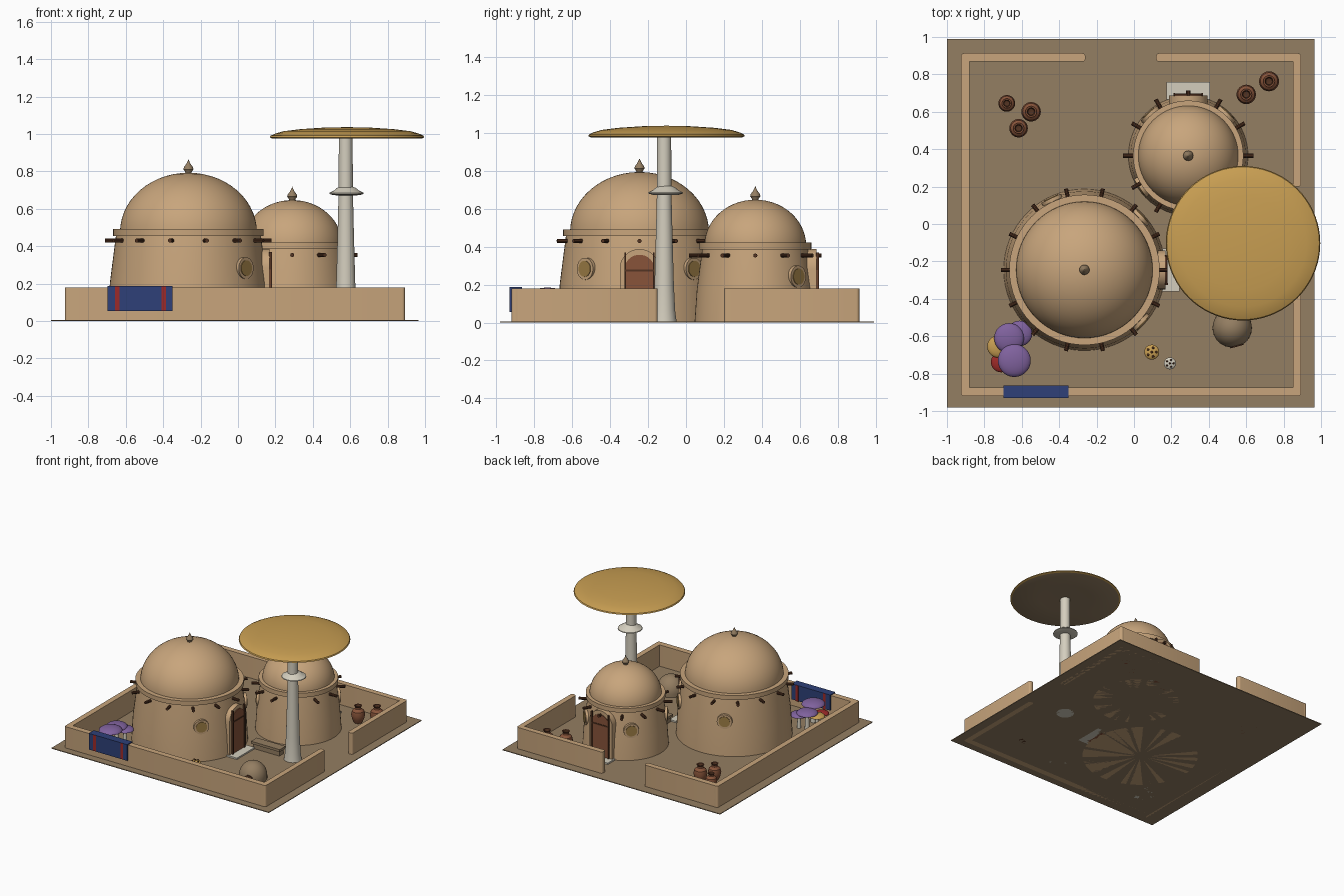
import bpy, bmesh, math
from mathutils import Matrix, Vector

if "Cube" in bpy.data.objects:
    bpy.data.objects.remove(bpy.data.objects["Cube"])


def srgb(*c):
    return [((v / 255 + 0.055) / 1.055) ** 2.4 for v in c] + [1]


COLOURS = {
    "sand_plaster": (200, 165, 124), "earth_brown": (148, 126, 98), "pale_stone": (212, 206, 190),
    "ochre": (200, 158, 82), "cloth_blue": (46, 64, 120), "cloth_red": (158, 42, 40),
    "mushroom_purple": (128, 98, 158), "terracotta": (136, 84, 58), "dark_wood": (84, 52, 34),
    "dull_brass": (158, 126, 70)}
MATS = {}
for n, c in COLOURS.items():
    MATS[n] = bpy.data.materials.new(n)
    MATS[n].diffuse_color = srgb(*c)


def finish(name, bm, *mats, loc=(0, 0, 0), rot=0, smooth=True):
    bmesh.ops.recalc_face_normals(bm, faces=bm.faces)
    me = bpy.data.meshes.new(name)
    bm.to_mesh(me)
    bm.free()
    for m in mats:
        me.materials.append(MATS[m])
    ob = bpy.data.objects.new(name, me)
    bpy.context.collection.objects.link(ob)
    ob.location = loc
    ob.rotation_euler.z = rot
    if smooth:
        bpy.ops.object.select_all(action='DESELECT')
        ob.select_set(True)
        bpy.context.view_layer.objects.active = ob
        bpy.ops.object.shade_smooth_by_angle(angle=math.radians(35))
    return ob


def lathe(name, profile, *mats, loc=(0, 0, 0), seg=48, rule=None):
    """Revolve (radius, z) points; radius 0 closes a pole."""
    bm = bmesh.new()
    rings = []
    for r, z in profile:
        n = 1 if r == 0 else seg
        rings.append([bm.verts.new((r * math.cos(math.tau * i / seg), r * math.sin(math.tau * i / seg), z))
                      for i in range(n)])
    for k, (a, b) in enumerate(zip(rings, rings[1:])):
        for i in range(seg):
            j = (i + 1) % seg
            vs = [a[i % len(a)], a[j % len(a)], b[j % len(b)], b[i % len(b)]]
            f = bm.faces.new(list(dict.fromkeys(vs)))
            f.material_index = rule(k) if rule else 0
    return finish(name, bm, *mats, loc=loc)


def box(name, lo, hi, mat, bevel=0, loc=(0, 0, 0), rot=0):
    bm = bmesh.new()
    bmesh.ops.create_cube(bm, size=1)
    for v in bm.verts:
        v.co = Vector([lo[i] + (v.co[i] + 0.5) * (hi[i] - lo[i]) for i in range(3)])
    if bevel:
        up = [e for e in bm.edges if abs(e.verts[0].co.z - e.verts[1].co.z) > 1e-4]
        bmesh.ops.bevel(bm, geom=up, offset=bevel, segments=4, affect='EDGES', profile=0.5)
    return finish(name, bm, mat, loc=loc, rot=rot, smooth=bool(bevel))


def arch(name, half, spring, x0, x1, mat, loc, rot):
    """Arched slab facing local +x."""
    bm = bmesh.new()
    pts = [(-half, 0), (half, 0)] + [(half * math.cos(math.pi * i / 20), spring + half * math.sin(math.pi * i / 20))
                                     for i in range(21)]
    f = bm.faces.new([bm.verts.new((x0, y, z)) for y, z in pts])
    ext = bmesh.ops.extrude_face_region(bm, geom=[f])
    bmesh.ops.translate(bm, vec=(x1 - x0, 0, 0), verts=[g for g in ext["geom"] if isinstance(g, bmesh.types.BMVert)])
    return finish(name, bm, mat, loc=loc, rot=rot)


def rod(bm, radius, x0, x1, z, ang=0, seg=10):
    m = (Matrix.Rotation(ang, 4, 'Z') @ Matrix.Translation(((x0 + x1) / 2, 0, z)) @ Matrix.Rotation(math.pi / 2, 4, 'Y'))
    bmesh.ops.create_cone(bm, cap_ends=True, segments=seg, radius1=radius, radius2=radius, depth=x1 - x0, matrix=m)


def arc(r, h, z, n=14):
    return [(r * math.cos(math.pi / 2 * i / n), z + h * math.sin(math.pi / 2 * i / n)) for i in range(n)] + [(0, z + h)]


def house(tag, loc, rb, rm, rt, zt, rim, dome_r, dome_h, beams, beam_z, beam_end, door, windows, win_z):
    # tapered drum, parapet rim, dome and finial
    lathe(tag + "_drum", [(0, 0), (rb, 0), (rm, zt * 0.45), (rt, zt), (0, zt)], "sand_plaster", loc=loc, seg=64)
    lathe(tag + "_rim", [(rt - 0.05, zt), (rim, zt), (rim, zt + 0.036), (dome_r - 0.01, zt + 0.036)],
          "sand_plaster", loc=loc, seg=64)
    lathe(tag + "_dome", arc(dome_r, dome_h, zt + 0.02), "sand_plaster", loc=loc, seg=64)
    top = zt + 0.02 + dome_h - 0.004
    lathe(tag + "_finial", [(0.016, top), (0.018, top + 0.01), (0.027, top + 0.022), (0.024, top + 0.034),
                            (0.012, top + 0.05), (0.005, top + 0.064), (0, top + 0.076)], "earth_brown", loc=loc, seg=20)
    # ring of roof beams
    bm = bmesh.new()
    for i in range(beams):
        rod(bm, 0.011, rt - 0.04, beam_end, beam_z, math.tau * i / beams)
    finish(tag + "_beams", bm, "dark_wood", loc=loc)
    # arched door with posts and step
    arch(tag + "_door_surround", 0.104, 0.283, rt - 0.04, rb + 0.002, "sand_plaster", loc, door)
    arch(tag + "_door", 0.08, 0.277, rt - 0.02, rb + 0.008, "terracotta", loc, door)
    for s in (-1, 1):
        box(tag + "_door_post", (rb, s * 0.075 - 0.005, 0), (rb + 0.016, s * 0.075 + 0.005, 0.37), "dark_wood", loc=loc, rot=door)
    box(tag + "_door_rail", (rb, -0.075, 0.27), (rb + 0.012, 0.075, 0.28), "dark_wood", loc=loc, rot=door)
    box(tag + "_door_step", (rb - 0.02, -0.115, 0), (rb + 0.075, 0.115, 0.018), "pale_stone", loc=loc, rot=door)
    # round windows
    rw = rm + (rt - rm) * (win_z / zt - 0.45) / 0.55
    for a in windows:
        ang = door + math.radians(a)
        bm = bmesh.new()
        rod(bm, 0.058, rw - 0.03, rw + 0.012, win_z, seg=32)
        finish(tag + "_window_frame", bm, "sand_plaster", loc=loc, rot=ang)
        bm = bmesh.new()
        rod(bm, 0.042, rw, rw + 0.016, win_z, seg=32)
        finish(tag + "_window_pane", bm, "dull_brass", loc=loc, rot=ang)


def mushroom(name, x, y, r, top, cap, spots=False):
    h = r * 0.38
    lathe(name + "_stem", [(0, 0), (r * 0.24, 0), (r * 0.16, top - h), (0, top - h)], "pale_stone", loc=(x, y, 0), seg=12)
    lathe(name + "_cap", [(0, top - h), (r * 0.9, top - h - 0.003)] + arc(r, h, top - h, 8), cap, loc=(x, y, 0), seg=28)
    if spots:
        bm = bmesh.new()
        for i in range(6):
            a, d = i * math.tau / 5, 0 if i == 5 else 0.6
            p = (r * d * math.cos(a), r * d * math.sin(a), top - h + h * math.sqrt(1 - d * d))
            bmesh.ops.create_uvsphere(bm, u_segments=8, v_segments=6, radius=r * 0.17, matrix=Matrix.Translation(p))
        finish(name + "_spots", bm, "dark_wood", loc=(x, y, 0))


# yard and perimeter walls with two gateways
box("yard", (-1, -0.98, 0), (0.965, 0.99, 0.006), "earth_brown")
for n, x0, y0, x1, y1 in [("front_wall", -0.925, -0.92, 0.893, -0.873), ("left_wall", -0.925, -0.92, -0.88, 0.913),
                          ("right_wall_front", 0.85, -0.92, 0.893, -0.15), ("right_wall_back", 0.85, 0.2, 0.893, 0.913),
                          ("back_wall_left", -0.925, 0.868, -0.26, 0.913), ("back_wall_right", 0.118, 0.868, 0.893, 0.913)]:
    box(n, (x0, y0, 0), (x1, y1, 0.18), "sand_plaster", bevel=0.016)

# two domed houses
house("large_house", (-0.265, -0.245, 0), 0.432, 0.42, 0.388, 0.455, 0.402, 0.366, 0.318,
      14, 0.43, 0.445, 0, (-43, 43, 115), 0.283)
house("small_house", (0.29, 0.365, 0), 0.32, 0.308, 0.28, 0.385, 0.295, 0.268, 0.242,
      12, 0.353, 0.348, math.pi / 2, (-43, 43, 124), 0.242)

# giant mushroom tower: stem, skirt ring, cap
tx, ty = 0.58, -0.107
lathe("tower_stem", [(0, 0), (0.066, 0), (0.058, 0.06), (0.051, 0.2), (0.044, 0.45), (0.038, 0.7), (0.037, 0.99)],
      "pale_stone", loc=(tx - 0.004, ty - 0.008, 0), seg=32)
lathe("tower_ring", [(0.03, 0.672), (0.07, 0.673), (0.092, 0.68), (0.09, 0.686), (0.066, 0.698), (0.05, 0.712), (0.03, 0.72)],
      "pale_stone", loc=(tx, ty, 0), seg=40)
lathe("tower_cap", [(0, 0.982), (0.2, 0.98), (0.4, 0.976), (0.413, 0.982), (0.408, 0.991), (0.385, 1.002), (0.34, 1.015),
                    (0.25, 1.026), (0.13, 1.034), (0, 1.037)], "ochre", "earth_brown",
      loc=(tx + 0.003, ty + 0.004, 0), seg=72, rule=lambda k: 1 if k < 2 else 0)

# bench by the large door
box("bench_seat", (0.215, -0.14, 0.045), (0.475, -0.065, 0.065), "earth_brown")
box("bench_base", (0.225, -0.13, 0), (0.465, -0.075, 0.05), "earth_brown")

# clay oven with dark mouth
lathe("oven", [(0, 0), (0.105, 0)] + arc(0.105, 0.115, 0.03), "earth_brown", loc=(0.525, -0.555, 0), seg=32)
arch("oven_mouth", 0.036, 0.035, 0.07, 0.104, "dark_wood", (0.525, -0.555, 0), math.radians(-75))

# striped cloth draped over the front wall
for n, y0, y1, z0 in [("cloth_front", -0.93, -0.92, 0.055), ("cloth_back", -0.873, -0.864, 0.06), ("cloth_top", -0.93, -0.864, 0.178)]:
    box(n, (-0.697, y0, z0), (-0.35, y1, 0.187), "cloth_blue")
for x in (-0.645, -0.398):
    for y in (-0.931, -0.867):
        box("cloth_stripe", (x - 0.012, y, 0.056), (x + 0.012, y + 0.004, 0.186), "cloth_red")

# mushroom patch
for i, (x, y, r, t, c) in enumerate([(-0.64, -0.73, 0.088, 0.184, "mushroom_purple"), (-0.668, -0.61, 0.08, 0.16, "mushroom_purple"),
                                     (-0.612, -0.585, 0.068, 0.135, "mushroom_purple"), (-0.725, -0.655, 0.06, 0.125, "ochre"),
                                     (-0.71, -0.738, 0.055, 0.11, "cloth_red")]):
    mushroom("patch_mushroom_%d" % i, x, y, r, t, c)
mushroom("spotted_mushroom_large", 0.095, -0.685, 0.04, 0.085, "ochre", True)
mushroom("spotted_mushroom_small", 0.192, -0.745, 0.032, 0.065, "pale_stone", True)

# clay jars
for i, (x, y, s) in enumerate([(-0.68, 0.645, 0.86), (-0.55, 0.6, 1), (-0.617, 0.512, 0.95), (0.6, 0.693, 1), (0.722, 0.763, 1.03)]):
    prof = [(0, 0), (0.028, 0), (0.044, 0.035), (0.052, 0.07), (0.045, 0.1), (0.024, 0.118), (0.022, 0.13), (0.03, 0.142),
            (0.022, 0.141), (0.017, 0.125), (0, 0.12)]
    lathe("jar_%d" % i, [(r * s, z * s) for r, z in prof], "terracotta", "dark_wood", loc=(x, y, 0), seg=24,
          rule=lambda k: 1 if k >= 8 else 0)

for m in bpy.data.materials:
    if m.users and not m.is_grease_pencil:
        m.use_nodes = True
        m.node_tree.nodes["Principled BSDF"].inputs["Base Color"].default_value = m.diffuse_color
